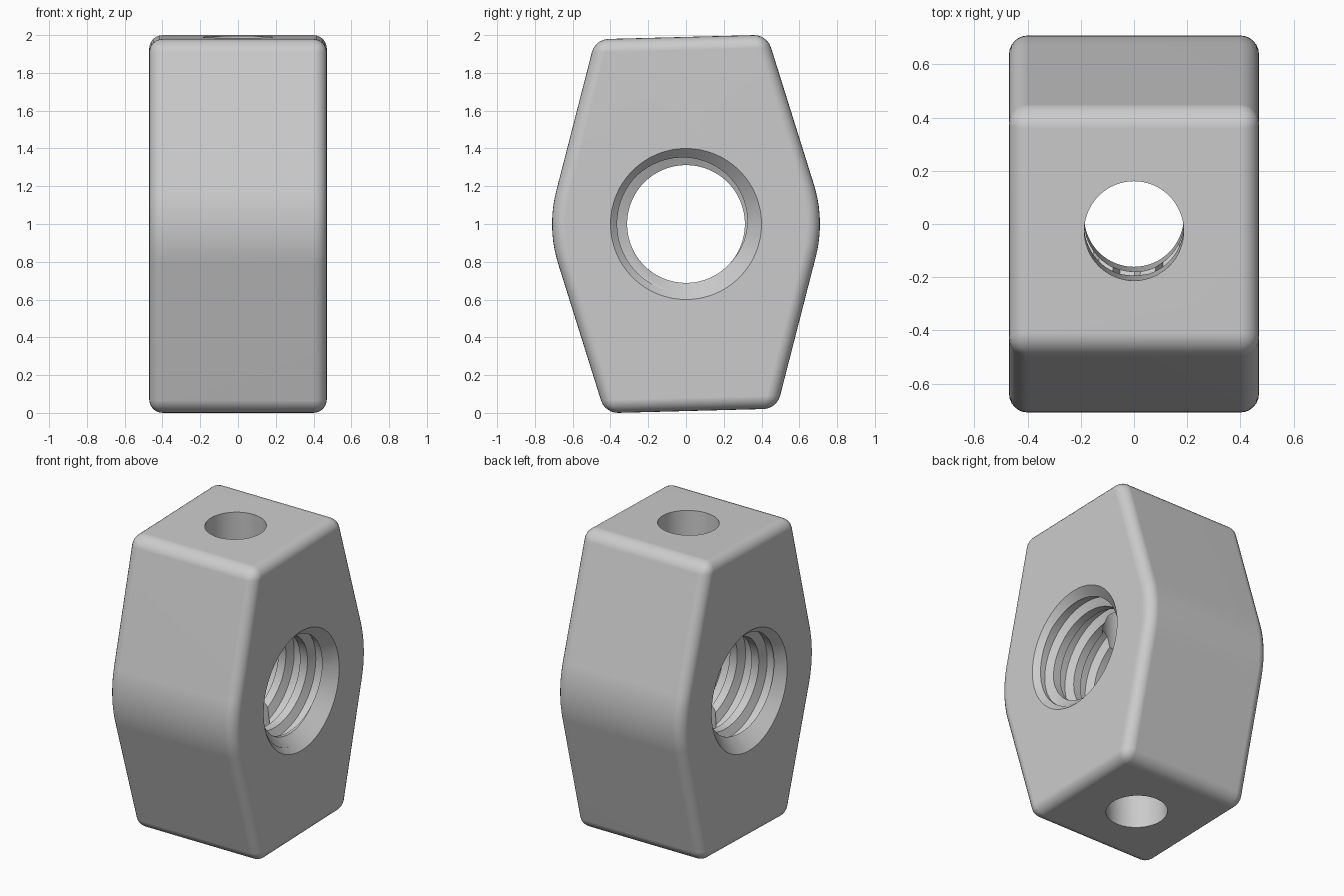
import bpy, bmesh, math
from mathutils import Matrix

cube = bpy.data.objects.get("Cube")
if cube:
    bpy.data.objects.remove(cube, do_unlink=True)

HALF_X, HALF_Z = 0.47, 0.99
TOP_Y, MID_Y, MID_R = 0.455, 0.737, 0.7
BORE_R, ROOT_R, RIM_R, PITCH = 0.312, 0.365, 0.40, 0.16
HOLE_R = 0.187
TILT = Matrix.Rotation(math.radians(1.5), 4, 'X')

grey = bpy.data.materials.new("light_grey")
grey.use_nodes = True
grey.diffuse_color = (0.6, 0.6, 0.6, 1)
grey.node_tree.nodes["Principled BSDF"].inputs["Base Color"].default_value = (0.6, 0.6, 0.6, 1)


def make_object(name, bm):
    bmesh.ops.recalc_face_normals(bm, faces=bm.faces)
    mesh = bpy.data.meshes.new(name)
    bm.to_mesh(mesh)
    bm.free()
    mesh.materials.append(grey)
    obj = bpy.data.objects.new(name, mesh)
    bpy.context.collection.objects.link(obj)
    return obj


# Six-sided block with broad rounded flanks
def make_block():
    slope = math.atan2(MID_Y - TOP_Y, HALF_Z)
    centre = MID_Y - MID_R / math.cos(slope)
    arc = [(centre + MID_R * math.cos(a), MID_R * math.sin(a))
           for a in (slope * (i / 5 - 1) for i in range(11))]
    half = [(TOP_Y, -HALF_Z)] + arc + [(TOP_Y, HALF_Z)]
    profile = half + [(-y, -z) for y, z in half]
    bm = bmesh.new()
    face = bm.faces.new([bm.verts.new((-HALF_X, y, z)) for y, z in profile])
    out = bmesh.ops.extrude_face_region(bm, geom=[face])
    new = [v for v in out["geom"] if isinstance(v, bmesh.types.BMVert)]
    bmesh.ops.translate(bm, verts=new, vec=(2 * HALF_X, 0, 0))
    bmesh.ops.transform(bm, matrix=TILT, verts=bm.verts)
    return make_object("threaded_block", bm)


# Helical cutter: rows follow the thread, one turn moves up four rows
def make_thread_cutter(turns=8, seg=64):
    steps = [(0, BORE_R), (0.055, BORE_R), (0.08, ROOT_R), (0.135, ROOT_R)]
    start = -PITCH * (turns + 1) / 2
    bm = bmesh.new()
    rows = []
    for i in range(4 * turns + 4):
        offset, radius = steps[i % 4]
        base = start + PITCH * (i // 4) + offset
        rows.append([bm.verts.new((base + PITCH * s / seg,
                                   radius * math.cos(math.tau * s / seg),
                                   radius * math.sin(math.tau * s / seg)))
                     for s in range(seg)])

    def vert(i, s):
        return rows[i][s] if s < seg else rows[i + 4][0]

    last = 4 * turns - 1
    for i in range(last):
        for s in range(seg):
            bm.faces.new((vert(i, s), vert(i, s + 1), vert(i + 1, s + 1), vert(i + 1, s)))
    # Pointed end caps, well outside the block
    for i, x in ((0, start - 0.3), (last, -start + 0.3)):
        tip = bm.verts.new((x, 0, 0))
        loop = [vert(i, s) for s in range(seg + 1)]
        loop += [rows[i + k][0] for k in (3, 2, 1)]
        for a, b in zip(loop, loop[1:] + loop[:1]):
            bm.faces.new((a, b, tip))
    return make_object("thread_cutter", bm)


# Cone that opens the bore mouth, on either side
def make_mouth_cutter(side):
    depth, extra = RIM_R - BORE_R + 0.01, 0.1
    bm = bmesh.new()
    bmesh.ops.create_cone(bm, cap_ends=True, segments=64, radius1=BORE_R - 0.01,
                          radius2=RIM_R + extra, depth=depth + extra,
                          matrix=Matrix.Translation((0, 0, (extra - depth) / 2)))
    place = Matrix.Translation((side * HALF_X, 0, 0)) @ Matrix.Rotation(side * math.pi / 2, 4, 'Y')
    bmesh.ops.transform(bm, matrix=place, verts=bm.verts)
    return make_object("mouth_cutter", bm)


# Upright cross hole, tilted with the block
def make_hole_cutter():
    bm = bmesh.new()
    bmesh.ops.create_cone(bm, cap_ends=True, segments=64, radius1=HOLE_R,
                          radius2=HOLE_R, depth=3, matrix=TILT)
    return make_object("hole_cutter", bm)


block = make_block()
bevel = block.modifiers.new("rounded_edges", 'BEVEL')
bevel.width, bevel.segments = 0.07, 6
bevel.limit_method, bevel.angle_limit = 'ANGLE', math.radians(30)

cutters = [make_thread_cutter(), make_mouth_cutter(1), make_mouth_cutter(-1), make_hole_cutter()]
for cutter in cutters:
    cutter.hide_render = True
    cut = block.modifiers.new(cutter.name, 'BOOLEAN')
    cut.operation, cut.solver, cut.object = 'DIFFERENCE', 'EXACT', cutter

# Bake the cuts, then drop the cutters
bpy.context.view_layer.update()
graph = bpy.context.evaluated_depsgraph_get()
baked = bpy.data.meshes.new_from_object(block.evaluated_get(graph))
block.modifiers.clear()
block.data = baked
for cutter in cutters:
    bpy.data.objects.remove(cutter, do_unlink=True)
block.data.materials.clear()
block.data.materials.append(grey)
block.location.z = 1

bpy.ops.object.select_all(action='DESELECT')
block.select_set(True)
bpy.context.view_layer.objects.active = block
bpy.ops.object.shade_smooth_by_angle(angle=math.radians(30))
normals = block.modifiers.new("clean_shading", 'WEIGHTED_NORMAL')
normals.keep_sharp = True
